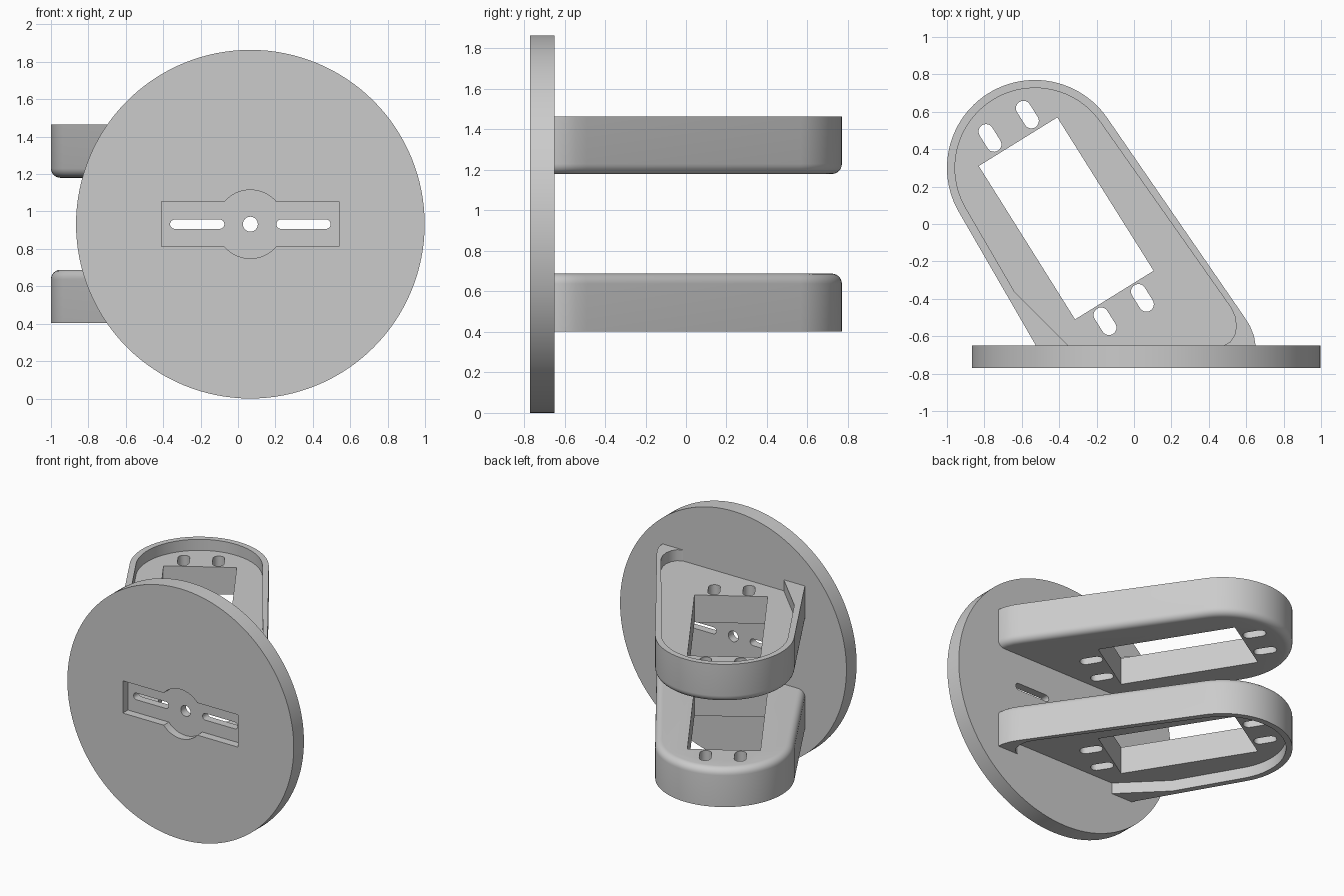
import bpy, bmesh
from math import sin, cos, radians, pi
from mathutils import Vector

cube = bpy.data.objects.get("Cube")
if cube:
    bpy.data.objects.remove(cube, do_unlink=True)

grey = bpy.data.materials.new("light grey plastic")
grey.use_nodes = True
grey.diffuse_color = (0.6, 0.6, 0.6, 1)
grey.node_tree.nodes["Principled BSDF"].inputs["Base Color"].default_value = (0.6, 0.6, 0.6, 1)

CX, CZ = 0.066, 0.932          # centre of the disc


def arc(x, y, r, a0, a1, n):
    """Points on an arc, angles in degrees."""
    return [(x + r * cos(radians(a0 + (a1 - a0) * i / n)),
             y + r * sin(radians(a0 + (a1 - a0) * i / n))) for i in range(n + 1)]


def circle(x, y, r, n):
    return arc(x, y, r, 0, 360, n)[:-1]


def slot(x, y, half, r, angle):
    """Stadium outline: half is the distance from the middle to each end centre."""
    dx, dy = half * cos(radians(angle)), half * sin(radians(angle))
    return (arc(x + dx, y + dy, r, angle - 90, angle + 90, 12)
            + arc(x - dx, y - dy, r, angle + 90, angle + 270, 12))


def prism(name, points, low, high, upright=False, fillet=0):
    """Extrude an outline along z, or along y when upright; fillet rounds the low rim."""
    bm = bmesh.new()
    place = (lambda u, v, w: (u, w, v)) if upright else (lambda u, v, w: (u, v, w))
    face = bm.faces.new([bm.verts.new(place(u, v, low)) for u, v in points])
    made = bmesh.ops.extrude_face_region(bm, geom=[face], use_keep_orig=True)
    shift = Vector(place(0, 0, high - low))
    bmesh.ops.translate(bm, vec=shift, verts=[g for g in made["geom"] if isinstance(g, bmesh.types.BMVert)])
    bmesh.ops.recalc_face_normals(bm, faces=bm.faces)
    if fillet:
        back = min(v.co.y for v in bm.verts) + 0.001
        rim = [e for e in bm.edges if all(v.co.z < low + 0.001 for v in e.verts)
               and any(v.co.y > back for v in e.verts)]
        bmesh.ops.bevel(bm, geom=rim, offset=fillet, segments=6, profile=0.5,
                        affect='EDGES', clamp_overlap=False)
    mesh = bpy.data.meshes.new(name)
    bm.to_mesh(mesh)
    bm.free()
    mesh.materials.append(grey)
    obj = bpy.data.objects.new(name, mesh)
    bpy.context.scene.collection.objects.link(obj)
    return obj


def cut(obj, cutters):
    """Subtract the cutters, bake the result and remove them."""
    for c in cutters:
        mod = obj.modifiers.new("cut", 'BOOLEAN')
        mod.operation, mod.solver, mod.object = 'DIFFERENCE', 'EXACT', c
    graph = bpy.context.evaluated_depsgraph_get()
    baked = bpy.data.meshes.new_from_object(obj.evaluated_get(graph))
    obj.modifiers.clear()
    obj.data = baked
    for c in cutters:
        bpy.data.objects.remove(c, do_unlink=True)


def smooth(obj):
    bpy.ops.object.select_all(action='DESELECT')
    obj.select_set(True)
    bpy.context.view_layer.objects.active = obj
    bpy.ops.object.shade_smooth_by_angle(angle=radians(30))


# Mounting disc with a shallow recess, a centre hole and two slots
disc = prism("mounting_disc", circle(CX, CZ, 0.932, 128), -0.77, -0.65, True)
w, h = 0.475, 0.12
recess = ([(CX + w, CZ - h), (CX + w, CZ + h)] + arc(CX, CZ, 0.183, 41, 139, 24)
          + [(CX - w, CZ + h), (CX - w, CZ - h)] + arc(CX, CZ, 0.183, 221, 319, 24))
cutters = [prism("recess_cutter", recess, -0.9, -0.71, True),
           prism("centre_cutter", circle(CX, CZ, 0.04, 32), -0.9, -0.5, True)]
for side in (-1, 1):
    cutters.append(prism("slot_cutter", slot(CX + side * 0.284, CZ, 0.12, 0.025, 0), -0.9, -0.5, True))
cut(disc, cutters)
smooth(disc)

# Upper bracket: slanted tray with a rounded underside and a raised lip
LOW, FLOOR, TOP = 1.18, 1.383, 1.465
outline = arc(-0.53, 0.30, 0.47, 34.6, 210, 48) + [
    (-0.507, -0.68), (0.65, -0.68), (0.65, -0.65), (0.642, -0.6), (0.62, -0.545), (0.585, -0.49)]
upper = prism("upper_bracket", outline, LOW, TOP, fillet=0.05)

cavity = arc(-0.53, 0.30, 0.427, 34.6, 210, 48) + [
    (-0.64, -0.36), (-0.30, -0.70), (0.48, -0.70), (0.48, -0.65), (0.515, -0.63),
    (0.538, -0.595), (0.547, -0.55), (0.54, -0.495), (0.52, -0.45)]
window = [(-0.83, 0.31), (-0.41, 0.57), (0.105, -0.25), (-0.315, -0.51)]
cutters = [prism("cavity_cutter", cavity, FLOOR, TOP + 0.1),
           prism("window_cutter", window, LOW - 0.1, TOP + 0.1)]
for x, y in ((-0.77, 0.46), (-0.57, 0.585), (-0.155, -0.52), (0.045, -0.395)):
    cutters.append(prism("screw_slot_cutter", slot(x, y, 0.04, 0.04, -58), LOW - 0.1, TOP + 0.1))
cut(upper, cutters)

# Lower bracket: the same tray turned upside down
lower = bpy.data.objects.new("lower_bracket", upper.data.copy())
bpy.context.scene.collection.objects.link(lower)
for v in lower.data.vertices:
    v.co.z = 2 * 0.934 - v.co.z
lower.data.flip_normals()

smooth(upper)
smooth(lower)
